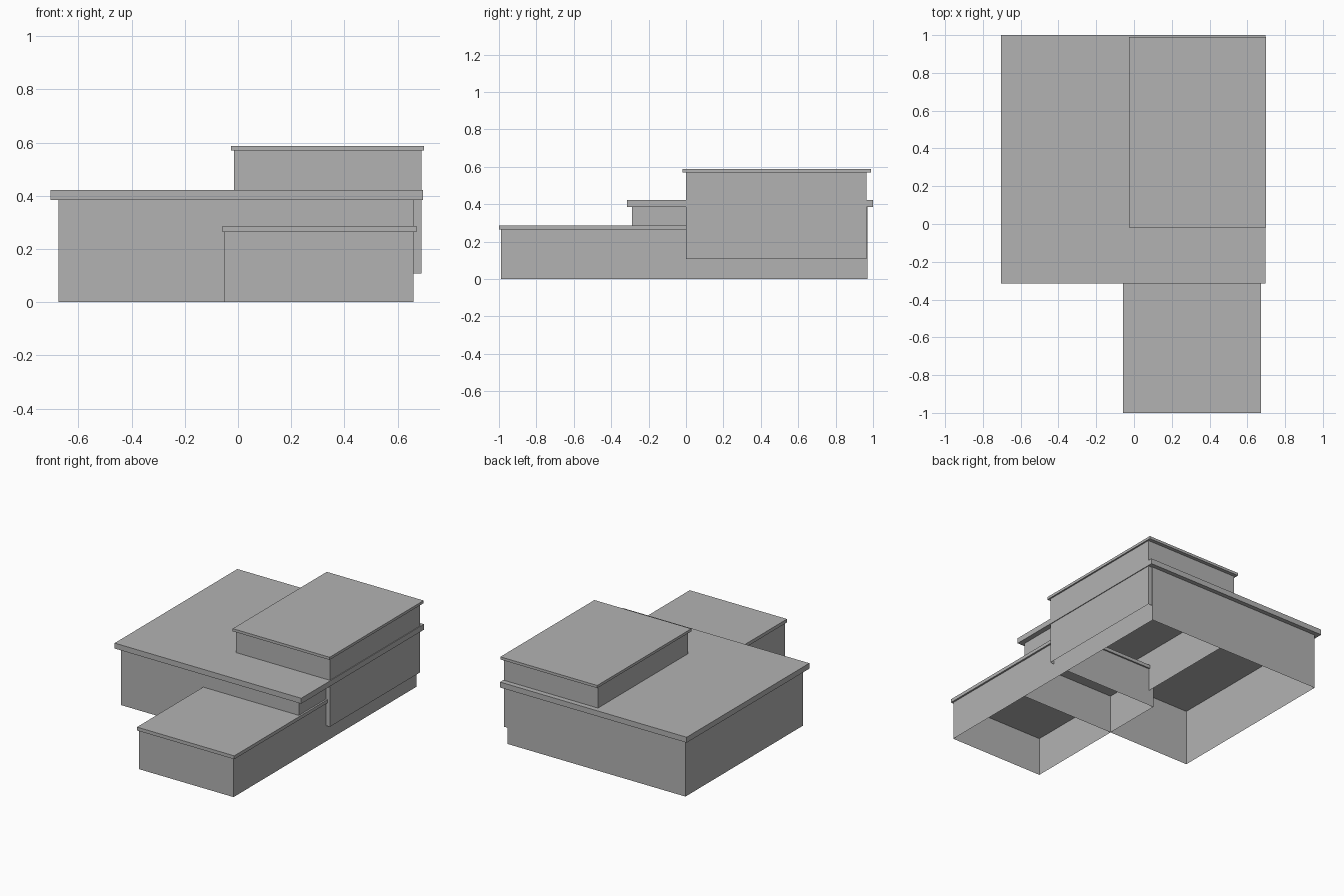
import bpy
import bmesh

cube = bpy.data.objects.get("Cube")
if cube:
    bpy.data.objects.remove(cube, do_unlink=True)

grey = bpy.data.materials.new("light grey")
grey.use_nodes = True
colour = (0.45, 0.45, 0.45, 1)
grey.diffuse_color = colour
grey.node_tree.nodes["Principled BSDF"].inputs["Base Color"].default_value = colour


def box(name, x, y, z, sides_only=False):
    """Box between (min, max) pairs; sides_only leaves top and bottom open."""
    bm = bmesh.new()
    bmesh.ops.create_cube(bm, size=1)
    for v in bm.verts:
        v.co = [span[0] if c < 0 else span[1] for c, span in zip(v.co, (x, y, z))]
    bm.normal_update()
    if sides_only:
        caps = [f for f in bm.faces if abs(f.normal.z) > 0.5]
        bmesh.ops.delete(bm, geom=caps, context="FACES_ONLY")
    mesh = bpy.data.meshes.new(name)
    bm.to_mesh(mesh)
    bm.free()
    mesh.materials.append(grey)
    obj = bpy.data.objects.new(name, mesh)
    bpy.context.collection.objects.link(obj)
    return obj


# Main hall: open-bottomed walls under a broad flat roof
box("main_walls", (-0.675, 0.66), (-0.29, 0.97), (0, 0.385), True)
box("main_roof", (-0.705, 0.695), (-0.315, 1.0), (0.385, 0.422))

# Low front wing running back into the hall
box("front_wing_walls", (-0.05, 0.66), (-0.99, 0.13), (0, 0.264), True)
box("front_wing_roof", (-0.058, 0.672), (-1.0, 0.14), (0.264, 0.287))

# Upper storey, overhanging the side of the hall
box("upper_walls", (-0.015, 0.69), (0, 0.965), (0.107, 0.57), True)
box("upper_roof", (-0.027, 0.7), (-0.018, 0.99), (0.57, 0.588))
